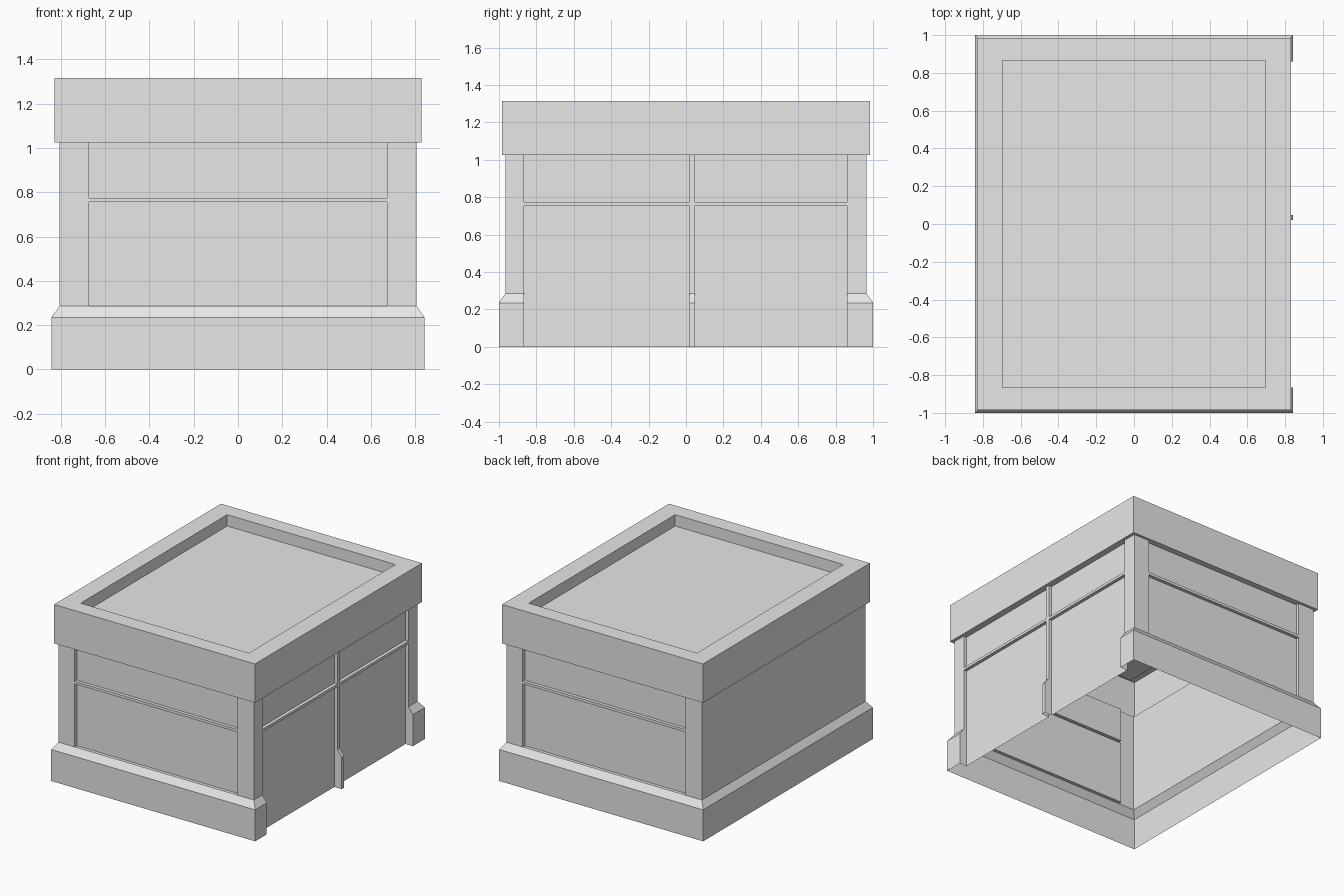
import bpy, bmesh, math
from mathutils import Matrix, Vector

if "Cube" in bpy.data.objects:
    bpy.data.objects.remove(bpy.data.objects["Cube"])

grey = bpy.data.materials.new("plain grey")
grey.diffuse_color = (0.8, 0.8, 0.8, 1)
grey.use_nodes = True
grey.node_tree.nodes["Principled BSDF"].inputs["Base Color"].default_value = grey.diffuse_color

HX, HY = 0.807, 0.965                            # half size of the body walls
LEVELS = [0, 0.235, 0.285, 0.755, 0.775, 1.025]  # heights of skirt, rail and top
SKIRT = [0.036, 0.036, 0, 0, 0, 0]               # how far the wall flares out at each height
INSET = -0.025                                   # panel depth


def finish(name, bm):
    bmesh.ops.remove_doubles(bm, verts=bm.verts, dist=0.0001)
    mesh = bpy.data.meshes.new(name)
    bm.to_mesh(mesh)
    bm.free()
    mesh.materials.append(grey)
    bpy.context.collection.objects.link(bpy.data.objects.new(name, mesh))


def wall(name, angle, dist, half, splits, panels, panel_rows):
    """Thin wall as a grid of cells; chosen cells are set back as panels."""
    bm = bmesh.new()
    turn = Matrix.Rotation(angle, 3, 'Z')
    us = [-half] + splits + [half]

    def quad(*pts):
        bm.faces.new([bm.verts.new(turn @ Vector((u, -(dist + d), z))) for u, d, z in pts])

    def across(i, k):                # wall ends follow the skirt flare
        return us[i] + (-SKIRT[k] if i == 0 else SKIRT[k] if i == len(us) - 1 else 0)

    def depth(i, j, k):              # depth of cell (i, j) at level k
        if j >= len(LEVELS) - 1:
            return 0
        return INSET if i in panels and j in panel_rows else SKIRT[k]

    for i in range(len(us) - 1):
        for j in range(len(LEVELS) - 1):
            z0, z1 = LEVELS[j], LEVELS[j + 1]
            d0, d1 = depth(i, j, j), depth(i, j, j + 1)
            quad((across(i, j), d0, z0), (across(i + 1, j), d0, z0),
                 (across(i + 1, j + 1), d1, z1), (across(i, j + 1), d1, z1))
            # step to the cell on the right
            if i < len(us) - 2:
                r0, r1 = depth(i + 1, j, j), depth(i + 1, j, j + 1)
                u = us[i + 1]
                if (r0, r1) != (d0, d1):
                    if r1 == d1:
                        continue
                    quad((u, d0, z0), (u, r0, z0), (u, r1, z1), (u, d1, z1))
            # step to the cell above
            a = depth(i, j + 1, j + 1)
            if a != d1:
                u0, u1 = us[i], us[i + 1]
                quad((u0, d1, z1), (u1, d1, z1), (u1, a, z1), (u0, a, z1))
    finish(name, bm)


# Body walls
wall("front_wall", 0, HY, HX, [-0.673, 0.673], {1}, {2, 4})
wall("back_wall", math.pi, HY, HX, [-0.673, 0.673], {1}, {2, 4})
wall("right_door_wall", math.pi / 2, HX, HY, [-0.865, 0.02, 0.048, 0.86], {1, 3}, {0, 1, 2, 4})
wall("left_plain_wall", -math.pi / 2, HX, HY, [], set(), set())

# Lid: stacked rectangular rings from the lip to the sunken top
bm = bmesh.new()
rings = []
for x, y, z in [(HX, HY, 1.025), (0.83, 0.985, 1.025), (0.83, 0.985, 1.315),
                (0.695, 0.865, 1.315), (0.695, 0.865, 1.23)]:
    rings.append([bm.verts.new((sx * x, sy * y, z))
                  for sx, sy in ((-1, -1), (1, -1), (1, 1), (-1, 1))])
for low, high in zip(rings, rings[1:]):
    for i in range(4):
        k = (i + 1) % 4
        bm.faces.new((low[i], low[k], high[k], high[i]))
bm.faces.new(rings[-1])
finish("lid", bm)
